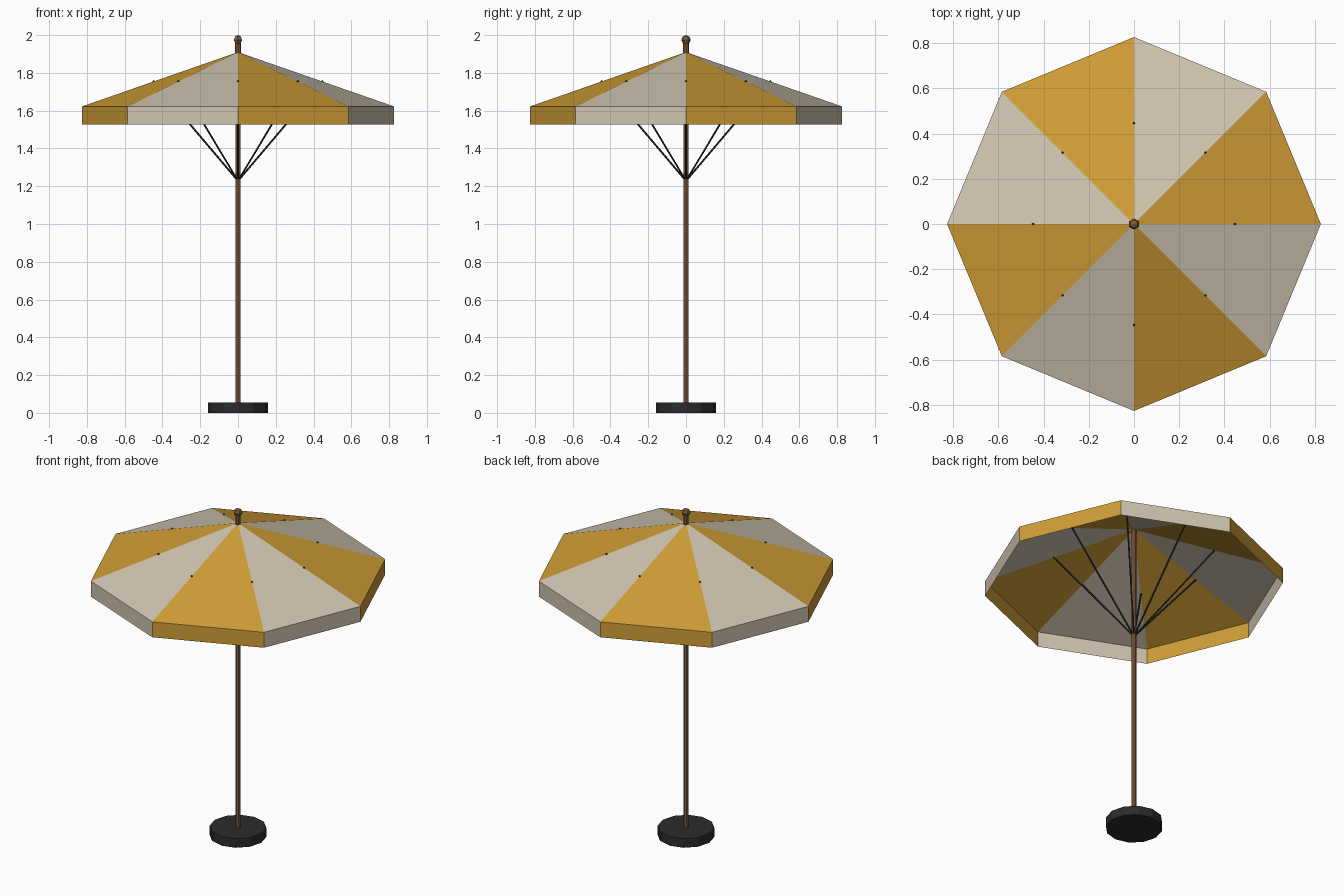
import bpy, bmesh, math
from mathutils import Vector

if "Cube" in bpy.data.objects:
    bpy.data.objects.remove(bpy.data.objects["Cube"])


def material(name, rgb):
    m = bpy.data.materials.new(name)
    m.diffuse_color = (*rgb, 1)
    m.use_nodes = True
    m.node_tree.nodes["Principled BSDF"].inputs["Base Color"].default_value = m.diffuse_color
    return m


GOLD = material("gold_fabric", (0.62, 0.335, 0.036))
CREAM = material("cream_fabric", (0.63, 0.56, 0.44))
WOOD = material("brown_wood", (0.25, 0.118, 0.055))
BLACK = material("black_base", (0.024, 0.024, 0.025))
STEEL = material("dark_steel", (0.03, 0.032, 0.035))


def finish(name, bm, *mats):
    me = bpy.data.meshes.new(name)
    bm.to_mesh(me)
    bm.free()
    for m in mats:
        me.materials.append(m)
    ob = bpy.data.objects.new(name, me)
    bpy.context.collection.objects.link(ob)
    return ob


def rod(name, a, b, r, sides, mat):
    """Straight prism between two points."""
    a, b = Vector(a), Vector(b)
    bm = bmesh.new()
    bmesh.ops.create_cone(bm, cap_ends=True, segments=sides,
                          radius1=r, radius2=r, depth=(b - a).length)
    ob = finish(name, bm, mat)
    ob.location = (a + b) / 2
    ob.rotation_euler = (b - a).to_track_quat('Z', 'Y').to_euler()
    return ob


def polar(r, i, z):
    a = math.radians(45 * i)
    return (r * math.cos(a), r * math.sin(a), z)


# Base, pole, collar
base = rod("base", (0, 0, 0), (0, 0, 0.055), 0.158, 12, BLACK)
base.rotation_euler.z = 0
rod("pole", (0, 0, 0.05), (0, 0, 1.92), 0.014, 8, WOOD)
rod("collar", (0, 0, 1.90), (0, 0, 1.96), 0.015, 8, WOOD)

# Finial ball
bm = bmesh.new()
bmesh.ops.create_uvsphere(bm, u_segments=6, v_segments=4, radius=0.025)
finish("finial", bm, WOOD).location = (0, 0, 1.975)

# Canopy: eight sloping panels with a hanging valance, alternating colours
bm = bmesh.new()
apex = bm.verts.new((0, 0, 1.91))
rim = [bm.verts.new(polar(0.827, i, 1.622)) for i in range(8)]
hem = [bm.verts.new(polar(0.827, i, 1.528)) for i in range(8)]
for i in range(8):
    j = (i + 1) % 8
    for loop in ((apex, rim[i], rim[j]), (rim[i], hem[i], hem[j], rim[j])):
        bm.faces.new(loop).material_index = i % 2
finish("canopy", bm, GOLD, CREAM)

# Struts from the pole to each seam
for i in range(8):
    rod(f"strut_{i + 1}", polar(0.01, i, 1.24), polar(0.45, i, 1.759), 0.005, 6, STEEL)
